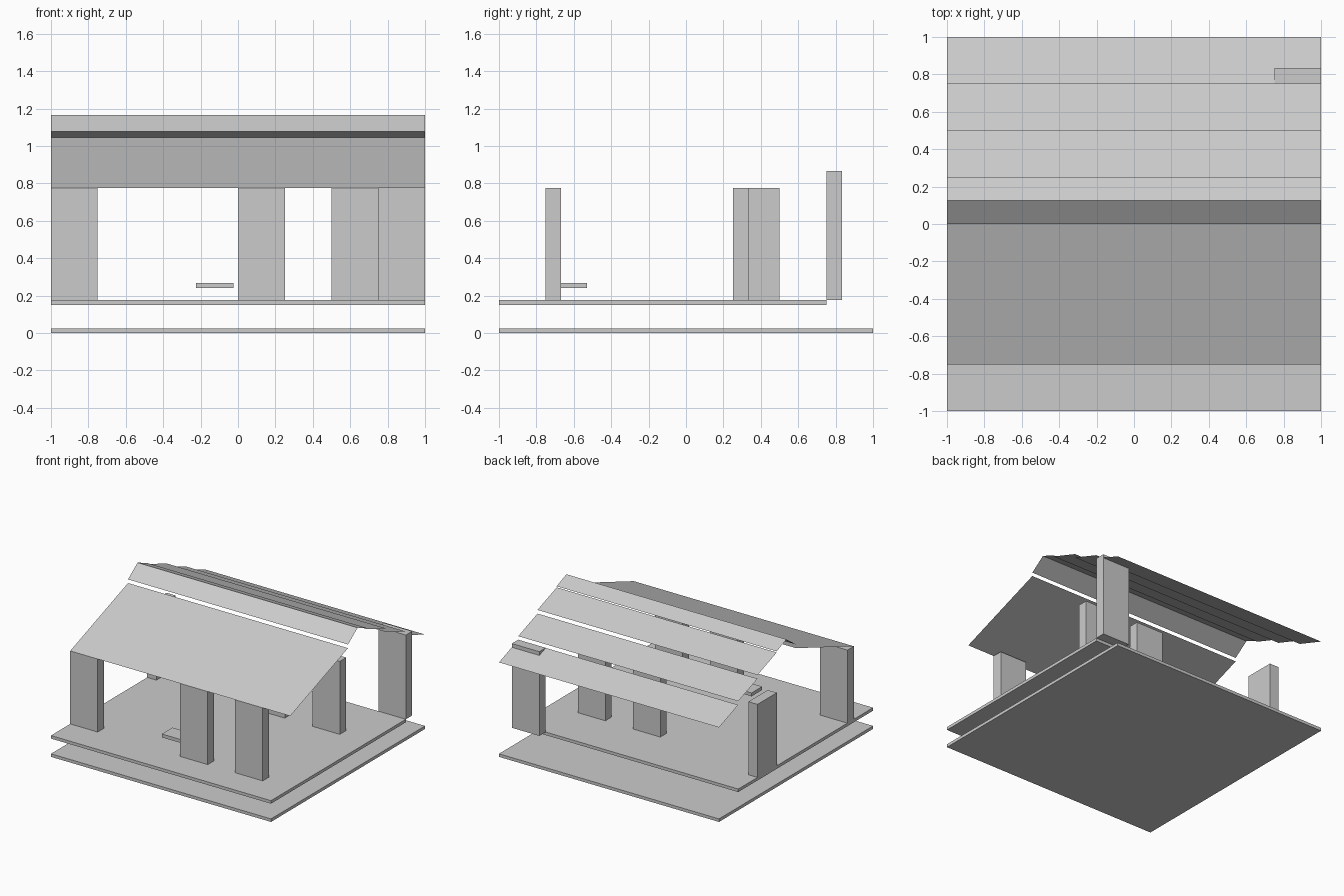
import bpy
import bmesh

cube = bpy.data.objects.get("Cube")
if cube:
    bpy.data.objects.remove(cube, do_unlink=True)

# One plain grey for the whole building
grey = bpy.data.materials.new("light grey")
grey.use_nodes = True
colour = (0.6, 0.6, 0.6, 1)
grey.diffuse_color = colour
grey.node_tree.nodes["Principled BSDF"].inputs["Base Color"].default_value = colour


def add_object(name, bm):
    mesh = bpy.data.meshes.new(name)
    bm.to_mesh(mesh)
    bm.free()
    mesh.materials.append(grey)
    obj = bpy.data.objects.new(name, mesh)
    bpy.context.collection.objects.link(obj)
    return obj


def box(name, xs, ys, zs):
    """Box given by its extent along each axis."""
    bm = bmesh.new()
    bmesh.ops.create_cube(bm, size=1)
    for v in bm.verts:
        for i, (low, high) in enumerate((xs, ys, zs)):
            v.co[i] = low if v.co[i] < 0 else high
    return add_object(name, bm)


def roof_sheet(name, start, end):
    """Thin sloping sheet across the full width, between two (y, z) edges."""
    bm = bmesh.new()
    corners = [(-1, *start), (1, *start), (1, *end), (-1, *end)]
    bm.faces.new([bm.verts.new(c) for c in corners])
    return add_object(name, bm)


# Ground slab and raised floor
FLOOR = 0.175
EAVE = 0.775
box("ground_slab", (-1, 1), (-1, 1), (0, 0.025))
box("floor", (-1, 1), (-1, 0.75), (0.15, FLOOR))

# Wide posts facing the front, as (name, left edge, front edge, top)
WIDE, THIN = 0.25, 0.083
for name, x, y, top in (
    ("front_post_right", -1, -0.75, EAVE),
    ("front_post_middle", 0, -0.75, EAVE),
    ("front_post_left", 0.5, -0.75, EAVE),
    ("inner_post_middle", 0, 0.25, EAVE),
    ("inner_post_left", 0.5, 0.25, EAVE),
    ("back_post_left", 0.75, 0.75, 0.867),
):
    box(name, (x, x + WIDE), (y, y + THIN), (FLOOR, top))

# Side post turned to face sideways
box("side_post", (-1, -1 + THIN), (0.25, 0.25 + WIDE), (FLOOR, EAVE))

# Small floating shelf behind the front posts
box("shelf", (-0.225, -0.025), (-0.667, -0.53), (0.24, 0.268))

# Front slope and the raised ridge cap
roof_sheet("front_roof", (-0.75, EAVE), (0, 1.046))
roof_sheet("ridge_front", (0, 1.076), (0.125, 1.166))
roof_sheet("ridge_back", (0.125, 1.166), (0.25, 1.115))

# Stepped back slope
DROP, STEP = 0.09, 0.12
for i in range(3):
    y, z = 0.25 * (i + 1), 1.106 - STEP * i
    roof_sheet(f"back_roof_{i + 1}", (y, z), (y + 0.25, z - DROP))
